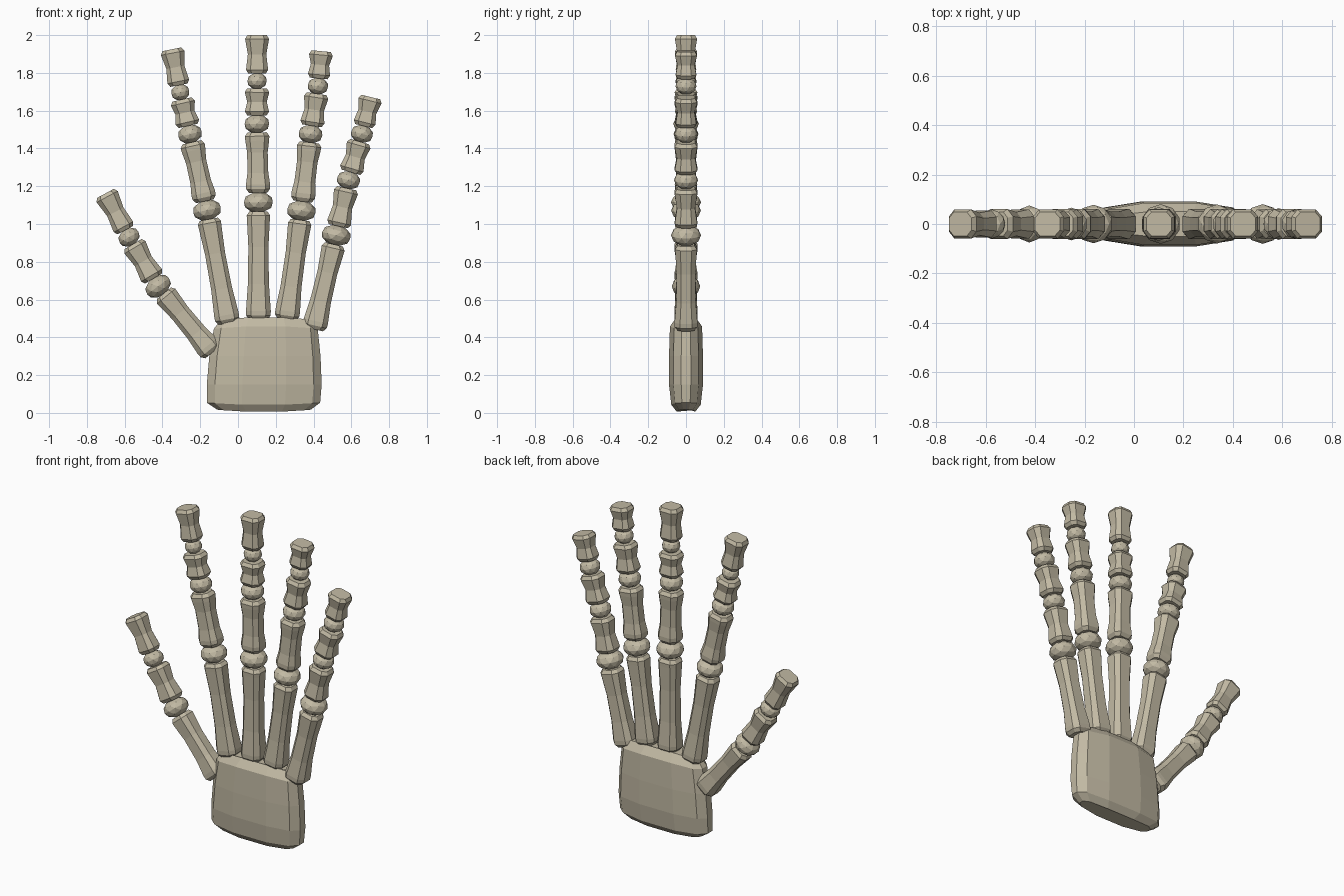
import bpy, bmesh, math
from mathutils import Vector, Matrix

if "Cube" in bpy.data.objects:
    bpy.data.objects.remove(bpy.data.objects["Cube"])

bone_mat = bpy.data.materials.new("bone")
bone_mat.diffuse_color = (0.54, 0.49, 0.37, 1)
bone_mat.use_nodes = True
bone_mat.node_tree.nodes["Principled BSDF"].inputs["Base Color"].default_value = bone_mat.diffuse_color


def finish(bm, name):
    bmesh.ops.recalc_face_normals(bm, faces=bm.faces)
    mesh = bpy.data.meshes.new(name)
    bm.to_mesh(mesh)
    bm.free()
    mesh.materials.append(bone_mat)
    obj = bpy.data.objects.new(name, mesh)
    bpy.context.collection.objects.link(obj)


def mirrored(quarter):
    """Complete a closed outline from the points of one quadrant."""
    back = quarter[::-1]
    return (quarter + [(-x, y) for x, y in back]
            + [(-x, -y) for x, y in quarter] + [(x, -y) for x, y in back])


def loft(rings, name):
    """Skin a closed tube through rings of equal point count."""
    bm = bmesh.new()
    loops = [[bm.verts.new(p) for p in ring] for ring in rings]
    n = len(loops[0])
    for a, b in zip(loops, loops[1:]):
        for i in range(n):
            bm.faces.new((a[i], a[(i + 1) % n], b[(i + 1) % n], b[i]))
    bm.faces.new(loops[0])
    bm.faces.new(loops[-1])
    finish(bm, name)


SECTION = mirrored([(1, .48), (.6, .93)])


def bone(name, a, b, r0, r1):
    """Eight-sided shaft with flared, rounded ends."""
    axis = b - a
    length = axis.length
    axis.normalize()
    side = Vector((axis.z, 0, -axis.x))
    e = 0.02 / length
    if length < .25:        # short bones pinch once in the middle
        profile = [(0, .8), (e, 1), (.5, .8), (1 - e, 1), (1, .8)]
    else:
        profile = [(0, .74), (e, .98), (2.2 * e, 1), (.33, .86), (.67, .84),
                   (1 - 2.2 * e, .97), (1 - e, 1), (1, .78)]
    rings = []
    for t, s in profile:
        r = (r0 + (r1 - r0) * t) * s
        rings.append([a + axis * (t * length) + side * (u * r) + Vector((0, v * r, 0))
                      for u, v in SECTION])
    loft(rings, name)


def knuckle(name, centre, wide, tall, axis):
    """Faceted ball squashed along the finger direction."""
    bm = bmesh.new()
    bmesh.ops.create_icosphere(bm, subdivisions=2, radius=1)
    bm.transform(Matrix.Translation(centre)
                 @ Matrix.Rotation(math.atan2(axis.x, axis.z), 4, 'Y')
                 @ Matrix.Diagonal((wide, wide, tall, 1)))
    finish(bm, name)


def finger(name, root, knuckles, tip):
    """Chain of bones from root to tip, parted by knuckles (x, z, radius)."""
    points = [Vector((x, 0, z)) for x, z in
              [root] + [k[:2] for k in knuckles] + [tip]]
    radii = [k[2] for k in knuckles]
    gaps = [0] + [.02 + .37 * r for r in radii] + [0]
    last = len(knuckles)
    for i in range(last + 1):
        a, b = points[i], points[i + 1]
        d = (b - a).normalized()
        r0, r1 = (.066, .062) if i == 0 else (.058, .064) if i == last else (.064, .065)
        bone(f"{name}_bone_{i + 1}", a + d * gaps[i], b - d * gaps[i + 1], r0, r1)
    for i, r in enumerate(radii):
        knuckle(f"{name}_knuckle_{i + 1}", points[i + 1], r, gaps[i + 1] * 1.12,
                points[i + 2] - points[i])


finger("thumb", (-.135, .32), [(-.423, .67, .075), (-.577, .93, .06)], (-.702, 1.162))
finger("index", (-.053, .475),
       [(-.164, 1.073, .078), (-.254, 1.476, .066), (-.305, 1.697, .05)], (-.35, 1.925))
finger("middle", (.108, .495),
       [(.108, 1.115, .08), (.1, 1.53, .068), (.101, 1.757, .053)], (.101, 2))
finger("ring", (.257, .495),
       [(.336, 1.07, .079), (.384, 1.476, .066), (.423, 1.73, .056)], (.441, 1.915))
finger("little", (.402, .443),
       [(.52, .94, .08), (.585, 1.232, .064), (.656, 1.477, .061)], (.703, 1.672))

# Palm: softly bulged slab, rounded at the edges
outline = mirrored([(1, .28), (.86, .74), (.38, 1)])
# height, left, right, half depth, lift of the outer corners
LEVELS = [(.005, -.11, .385, .05, .012), (.042, -.165, .435, .078, .012),
          (.15, -.165, .443, .09, 0), (.3, -.152, .437, .09, 0),
          (.46, -.128, .422, .085, -.015), (.508, -.09, .39, .05, -.015)]
palm = []
for z, left, right, depth, lift in LEVELS:
    cx, hw = (left + right) / 2, (right - left) / 2
    palm.append([(cx + x * hw, y * depth, z + lift * x * x) for x, y in outline])
loft(palm, "palm")
